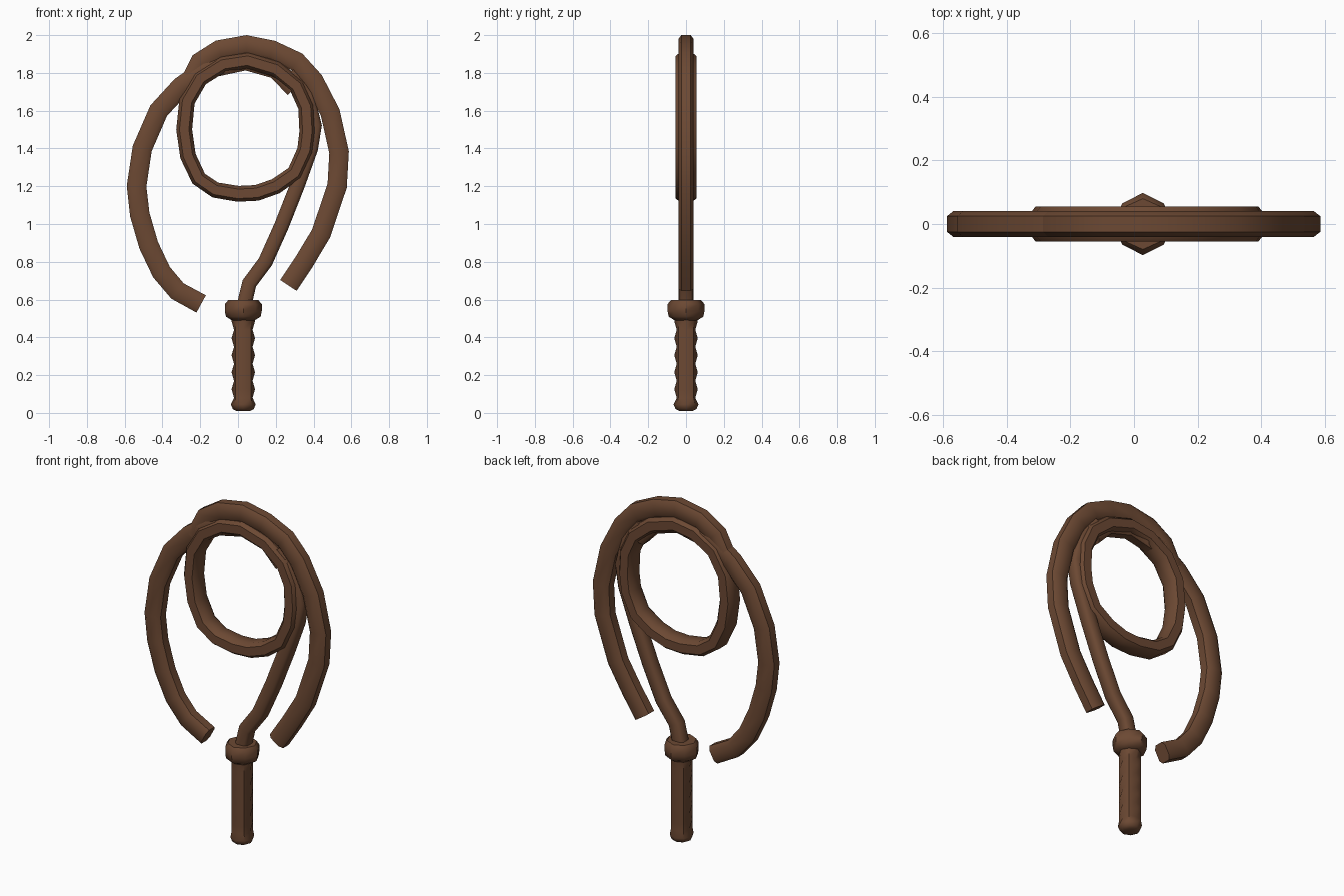
import bpy, bmesh, math
from mathutils import Vector

if "Cube" in bpy.data.objects:
    bpy.data.objects.remove(bpy.data.objects["Cube"])

leather = bpy.data.materials.new("brown leather")
leather.use_nodes = True
color = (0.15, 0.066, 0.033, 1)
leather.diffuse_color = color
bsdf = leather.node_tree.nodes["Principled BSDF"]
bsdf.inputs["Base Color"].default_value = color
bsdf.inputs["Roughness"].default_value = 0.9


def skin(name, rings, closed=False):
    """Join rings of points into one surface, capped unless closed."""
    bm = bmesh.new()
    rows = [[bm.verts.new(p) for p in ring] for ring in rings]
    n = len(rows[0])
    pairs = list(zip(rows, rows[1:] + rows[:1]))
    for a, b in pairs if closed else pairs[:-1]:
        for i in range(n):
            j = (i + 1) % n
            bm.faces.new((a[i], a[j], b[j], b[i]))
    if not closed:
        bm.faces.new(rows[0])
        bm.faces.new(rows[-1])
    bmesh.ops.recalc_face_normals(bm, faces=bm.faces[:])
    mesh = bpy.data.meshes.new(name)
    bm.to_mesh(mesh)
    bm.free()
    mesh.materials.append(leather)
    obj = bpy.data.objects.new(name, mesh)
    bpy.context.collection.objects.link(obj)
    bpy.ops.object.select_all(action="DESELECT")
    obj.select_set(True)
    bpy.context.view_layer.objects.active = obj
    bpy.ops.object.shade_smooth_by_angle(angle=math.radians(50))
    return obj


def strand(name, path, half_width, half_depth, closed=False):
    """Sweep a chamfered section along a path lying in the x-z plane."""
    pts = [Vector((x, 0, z)) for x, z in path]
    last = len(pts) - 1
    k = 0.6
    section = [(1, -k), (1, k), (k, 1), (-k, 1), (-1, k), (-1, -k), (-k, -1), (k, -1)]
    rings = []
    for i, p in enumerate(pts):
        before = pts[i - 1] if i or closed else p
        after = pts[(i + 1) % len(pts)] if i < last or closed else p
        t = (after - before).normalized()
        side = Vector((t.z, 0, -t.x))
        rings.append([p + side * (u * half_width) + Vector((0, v * half_depth, 0))
                      for u, v in section])
    return skin(name, rings, closed)


# Coiled lash: two outer arms, the inner loop and the piece rising from the grip
strand("left_arm", [(-.195, .577), (-.32, .645), (-.405, .745), (-.473, .888),
                    (-.52, 1.05), (-.537, 1.2), (-.507, 1.4), (-.42, 1.6),
                    (-.3, 1.73), (-.17, 1.82), (.04, 1.865), (.2, 1.82), (.3, 1.72)],
       .052, .041)
strand("right_arm", [(.267, .675), (.35, .8), (.44, .95), (.525, 1.203),
                     (.535, 1.38), (.488, 1.59), (.4, 1.76), (.31, 1.86),
                     (.18, 1.92), (.045, 1.948), (-.1, 1.922), (-.2, 1.86),
                     (-.265, 1.73)], .052, .041)
strand("inner_loop", [(0, 1.16), (-.12, 1.18), (-.208, 1.24), (-.265, 1.36),
                      (-.285, 1.5), (-.27, 1.65), (-.2, 1.77), (-.08, 1.845),
                      (.05, 1.865), (.2, 1.82), (.31, 1.73), (.36, 1.62),
                      (.367, 1.49), (.355, 1.39), (.3, 1.27), (.2, 1.2),
                      (.1, 1.165)], .042, .055, closed=True)
strand("rising_strand", [(.03, .56), (.06, .686), (.145, .8), (.23, .99),
                         (.314, 1.203), (.385, 1.4), (.405, 1.52),
                         (.365, 1.68), (.27, 1.8)], .039, .038)


def lathe(name, profile, sides, center=.028):
    """Rings from (height, straight radius, diagonal radius)."""
    rings = []
    for z, straight, diagonal in profile:
        ring = []
        for i in range(sides):
            a = math.tau * i / sides
            r = diagonal if i % 2 else straight
            ring.append((center + r * math.cos(a), r * math.sin(a), z))
        rings.append(ring)
    return skin(name, rings)


# Grip, notched along its front, back and sides
notches = [(.08 + .045 * i, .062 if i % 2 else .049, .058) for i in range(10)]
lathe("grip", [(.01, .035, .035), (.02, .055, .055), (.045, .066, .064)]
      + notches + [(.52, .06, .058)], 8)

# Collar between grip and lash
lathe("collar", [(.49, .06, .06), (.51, .092, .088), (.54, .098, .092),
                 (.575, .098, .092), (.597, .08, .078)], 8)
